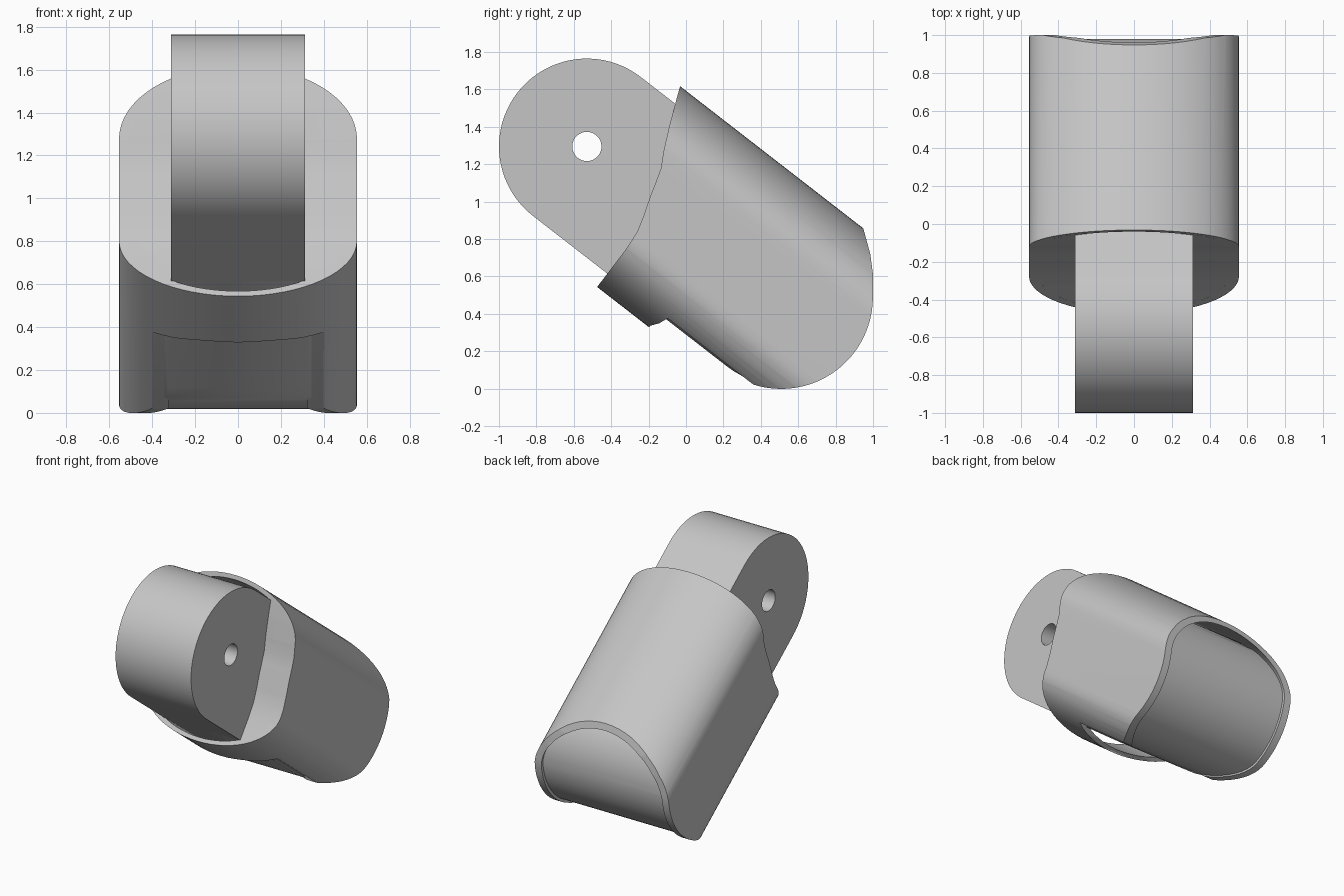
import bpy, bmesh, math
from mathutils import Matrix, Vector

cube = bpy.data.objects.get("Cube")
if cube:
    bpy.data.objects.remove(cube, do_unlink=True)

mat = bpy.data.materials.new("light_grey")
mat.use_nodes = True
GREY = (0.56, 0.56, 0.56, 1)
mat.diffuse_color = GREY
mat.node_tree.nodes["Principled BSDF"].inputs["Base Color"].default_value = GREY

# Parts are drawn in a tilted frame: x across, u along the link, v through its thickness
TILT = Matrix.Translation((0, -0.53, 1.295)) @ Matrix.Rotation(math.radians(-37.8), 4, "X")
FLAT = 0.235      # half height of the straight flanks
R = 0.47          # half thickness of the inner block and hinge
END = 1.315       # centre of the rounded rear end


def prism(name, points, to_vec, a, b):
    """Extrude a closed 2D outline between two depths."""
    bm = bmesh.new()
    rings = [[bm.verts.new(to_vec(p, d)) for p in points] for d in (a, b)]
    n = len(points)
    for i in range(n):
        j = (i + 1) % n
        bm.faces.new((rings[0][i], rings[0][j], rings[1][j], rings[1][i]))
    bm.faces.new(rings[0][::-1])
    bm.faces.new(rings[1])
    bmesh.ops.recalc_face_normals(bm, faces=bm.faces)
    me = bpy.data.meshes.new(name)
    bm.to_mesh(me)
    bm.free()
    me.materials.append(mat)
    ob = bpy.data.objects.new(name, me)
    bpy.context.collection.objects.link(ob)
    return ob


def side_prism(name, points, half):
    return prism(name, points, lambda p, d: Vector((d, p[0], p[1])), -half, half)


def section_prism(name, half_width, crown):
    """Flat-sided section with elliptical top and bottom, run along the link."""
    pts = []
    for sign in (1, -1):
        for i in range(33):
            t = math.pi * i / 32
            pts.append((sign * half_width * math.cos(t), sign * (FLAT + crown * math.sin(t))))
    return prism(name, pts, lambda p, d: Vector((p[0], d, p[1])), -0.3, 2.2)


def boolean(ob, cutter, operation):
    cutter.hide_render = True
    mod = ob.modifiers.new("cut", "BOOLEAN")
    mod.operation, mod.solver, mod.object = operation, "EXACT", cutter
    bpy.context.view_layer.objects.active = ob
    bpy.ops.object.modifier_apply(modifier=mod.name)
    bpy.data.objects.remove(cutter, do_unlink=True)


def arc(cu, r, start, stop, n=32):
    angles = [math.radians(start + (stop - start) * i / n) for i in range(n + 1)]
    return [(cu + r * math.cos(a), r * math.sin(a)) for a in angles]


# Wavy front edge, listed from top to bottom
front = [(0.18, 0.6), (0.225, 0.49), (0.28, 0.36), (0.339, 0.232), (0.385, 0.15),
         (0.41, 0.07), (0.43, 0), (0.465, -0.1), (0.492, -0.194), (0.502, -0.3), (0.504, -0.6)]
inner_front = [(0.233, R)] + [p for p in front if abs(p[1]) < R] + [(0.504, -R)]

# Outer sleeve: hollow tube trimmed by the side outline
outline = front + [(0.852, -0.6), (0.855, -0.55), (0.885, -0.51), (0.905, -0.46)]
outline += arc(END, 0.49, -70, 39)
outline += [(1.63, 0.395), (1.549, 0.475), (1.436, 0.56), (1.38, 0.6)]
sleeve = section_prism("sleeve", 0.555, 0.325)
boolean(sleeve, section_prism("bore_cutter", 0.5, 0.295), "DIFFERENCE")
boolean(sleeve, side_prism("sleeve_trim", outline, 0.8), "INTERSECT")

# Inner block with a rounded rear end, leaving slots above and below
block = section_prism("inner_block", 0.51, 0.305)
boolean(block, side_prism("block_trim", inner_front + arc(END, R, -90, 90), 0.8), "INTERSECT")

# Hinge knuckle with a pin hole
hinge = side_prism("hinge_knuckle",
                   arc(0, R, 90, 270, 40) + [(u + 0.01, v) for u, v in inner_front[::-1]], 0.312)
boolean(hinge, side_prism("pin_hole_cutter", arc(0, 0.078, 0, 350, 35), 0.6), "DIFFERENCE")

# Tilt into place and smooth the curved faces
for ob in (sleeve, block, hinge):
    ob.data.transform(TILT)
    bpy.ops.object.select_all(action="DESELECT")
    ob.select_set(True)
    bpy.context.view_layer.objects.active = ob
    bpy.ops.object.shade_smooth_by_angle(angle=math.radians(30))
